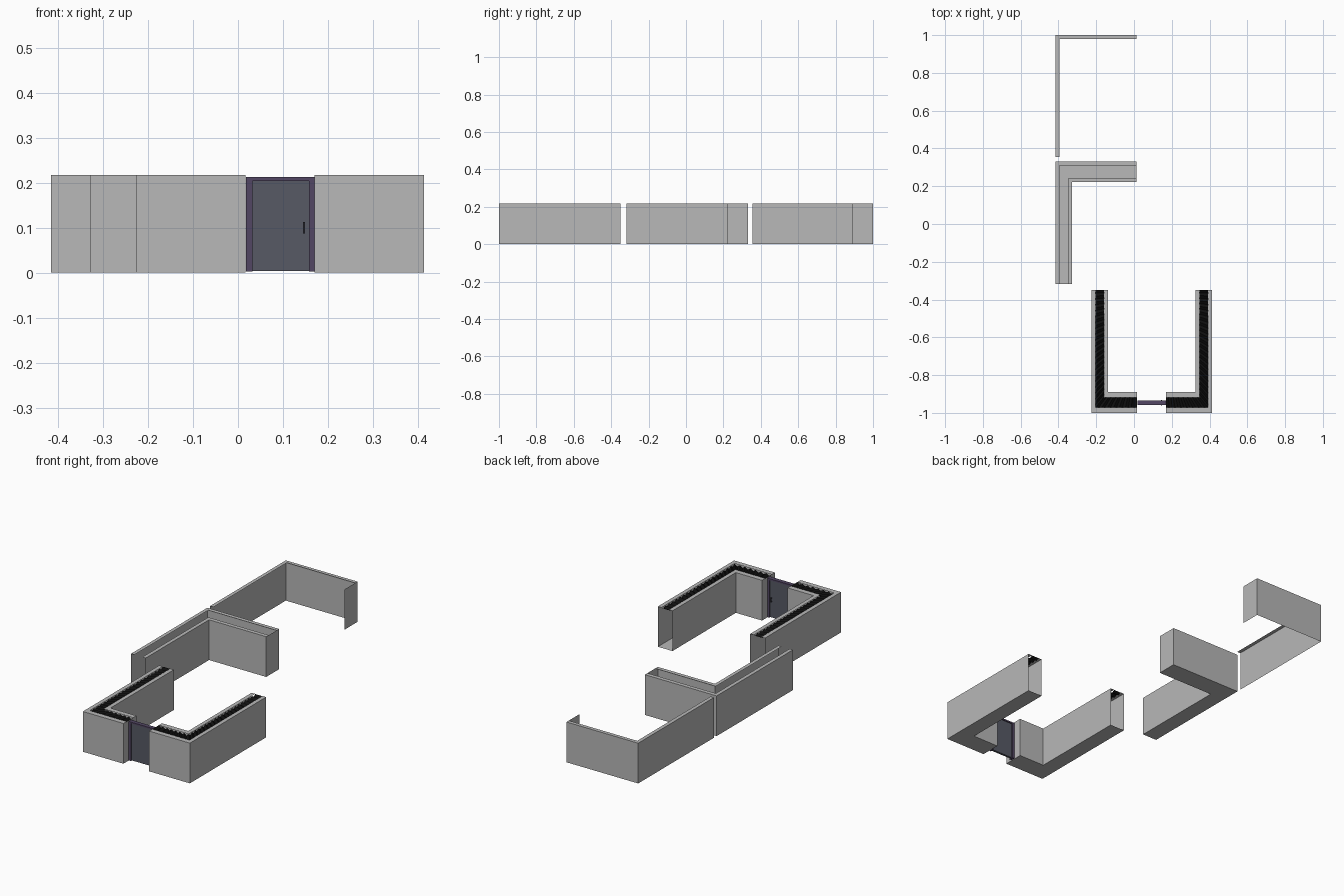
import bpy, bmesh, math

if "Cube" in bpy.data.objects:
    bpy.data.objects.remove(bpy.data.objects["Cube"])

H = 0.217            # wall height
TX, TY = 0.087, 0.11  # channel width of side legs and of front/back runs


def material(name, rgb):
    m = bpy.data.materials.new(name)
    m.diffuse_color = (*rgb, 1)
    m.use_nodes = True
    m.node_tree.nodes["Principled BSDF"].inputs["Base Color"].default_value = m.diffuse_color
    return m


GREY = material("wall_grey", (0.48, 0.48, 0.48))
BLACK = material("fill_black", (0.005, 0.005, 0.005))
SLATE = material("door_slate", (0.095, 0.102, 0.13))
PURPLE = material("frame_purple", (0.085, 0.062, 0.125))
DARK = material("handle_dark", (0.03, 0.03, 0.04))


def finish(name, bm, mat):
    bmesh.ops.remove_doubles(bm, verts=bm.verts, dist=1e-5)
    bmesh.ops.recalc_face_normals(bm, faces=bm.faces)
    me = bpy.data.meshes.new(name)
    bm.to_mesh(me)
    bm.free()
    me.materials.append(mat)
    ob = bpy.data.objects.new(name, me)
    bpy.context.collection.objects.link(ob)
    return ob


def path(c, ox, oy):
    """L-shaped plan line, moved inward from the outer corner by ox, oy."""
    x, y = c["x"] + c["sx"] * ox, c["y"] + c["sy"] * oy
    return [(x, c["leg_end"]), (x, y), (c["run_end"], y)]


def strip(bm, a, b, za, zb):
    """Quads joining two plan lines at two heights."""
    va = [bm.verts.new((*p, za)) for p in a]
    vb = [bm.verts.new((*p, zb)) for p in b]
    for i in range(len(a) - 1):
        bm.faces.new((va[i], va[i + 1], vb[i + 1], vb[i]))


def channel(name, c, fx, fy, full=True):
    """Sheet wall: outer skin, lip and end cap, plus inner skin and floor if full."""
    bm = bmesh.new()
    outer, inner = path(c, 0, 0), path(c, TX, TY)
    strip(bm, outer, outer, 0, H)
    strip(bm, outer, path(c, fx, fy), H, H)
    cap = [outer[2], inner[2]]
    strip(bm, cap, cap, 0, H)
    if full:
        strip(bm, inner, inner, 0, H)
        strip(bm, inner, path(c, TX - fx, TY - fy), H, H)
        strip(bm, outer, inner, 0, 0)
    return finish(name, bm, GREY)


def resample(line, pitch):
    pts = []
    for (x0, y0), (x1, y1) in zip(line, line[1:]):
        n = 2 * max(1, round(math.hypot(0.8 * (x1 - x0), 0.8 * (y1 - y0)) / pitch))
        n = 40 if abs(y1 - y0) > 0.3 else 14
        pts += [(x0 + (x1 - x0) * i / n, y0 + (y1 - y0) * i / n) for i in range(n)]
    return pts + [line[-1]]


def corrugated_fill(name, c, fx, fy):
    """Zigzag sheet lying just below the lips."""
    bm = bmesh.new()
    a = resample(path(c, fx, fy), 0.03)
    b = resample(path(c, TX - fx, TY - fy), 0.03)
    z = [H - 0.001 - 0.010 * (i % 2) for i in range(len(a))]
    va = [bm.verts.new((*p, h)) for p, h in zip(a, z)]
    vb = [bm.verts.new((*p, h)) for p, h in zip(b, z)]
    for i in range(len(a) - 1):
        bm.faces.new((va[i], va[i + 1], vb[i + 1], vb[i]))
    return finish(name, bm, BLACK)


def box(name, x, y, z, mat):
    bm = bmesh.new()
    bmesh.ops.create_cube(bm, size=1)
    for v in bm.verts:
        v.co = [lo + (hi - lo) * (k + 0.5) for k, (lo, hi) in zip(v.co, (x, y, z))]
    return finish(name, bm, mat)


# Finished front walls either side of the door
front_left = dict(x=-0.225, y=-1.0, sx=1, sy=1, leg_end=-0.35, run_end=0.017)
front_right = dict(x=0.413, y=-1.0, sx=-1, sy=1, leg_end=-0.35, run_end=0.170)
for side, c in (("left", front_left), ("right", front_right)):
    channel(f"front_{side}_wall", c, 0.022, 0.028)
    corrugated_fill(f"front_{side}_fill", c, 0.022, 0.028)

# Middle open channel and rear outer skin
middle = dict(x=-0.415, y=0.332, sx=1, sy=-1, leg_end=-0.318, run_end=0.013)
rear = dict(x=-0.415, y=1.0, sx=1, sy=-1, leg_end=0.355, run_end=0.013)
channel("middle_open_wall", middle, 0.02, 0.022)
channel("rear_outer_skin", rear, 0.02, 0.02, full=False)

# Door frame, leaf and handles
FY = (-0.957, -0.935)
box("frame_left_jamb", (0.018, 0.032), FY, (0.002, 0.212), PURPLE)
box("frame_right_jamb", (0.158, 0.170), FY, (0.002, 0.212), PURPLE)
box("frame_head", (0.032, 0.158), FY, (0.204, 0.212), PURPLE)
box("door_leaf", (0.032, 0.158), (-0.952, -0.940), (0.004, 0.204), SLATE)
for label, y0, y1 in (("front", -0.960, -0.957), ("back", -0.935, -0.932)):
    box(f"{label}_handle_grip", (0.144, 0.149), (y0, y1), (0.087, 0.112), DARK)
    inner = sorted((y1, -0.952) if label == "front" else (y0, -0.940))
    for k, z in enumerate((0.088, 0.107)):
        box(f"{label}_handle_post_{k + 1}", (0.145, 0.148), inner, (z, z + 0.004), DARK)
